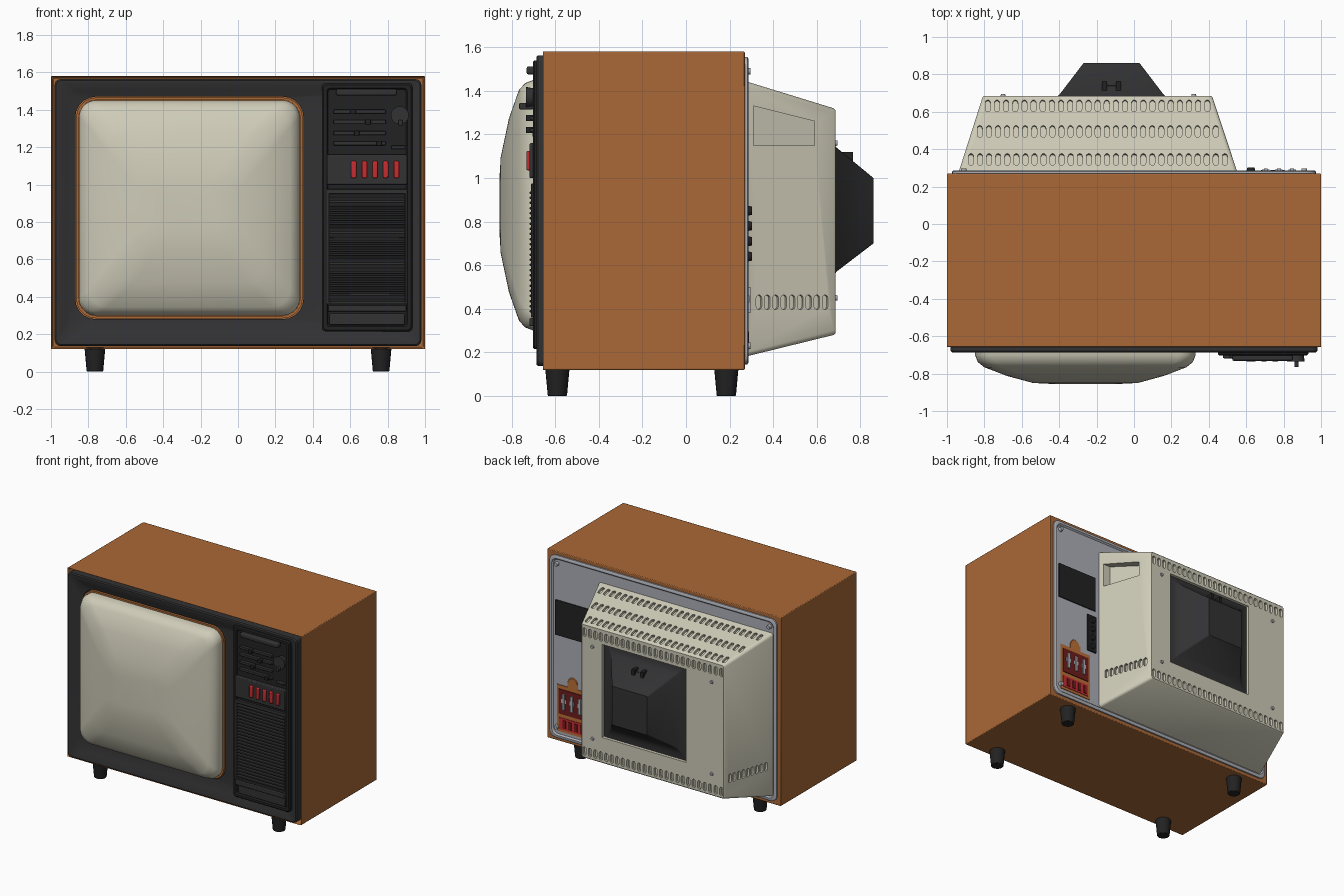
import bpy, bmesh, math
from mathutils import Vector, Matrix

if "Cube" in bpy.data.objects:
    bpy.data.objects.remove(bpy.data.objects["Cube"], do_unlink=True)


def material(name, r, g, b):
    m = bpy.data.materials.new(name)
    m.use_nodes = True
    m.diffuse_color = (r, g, b, 1)
    m.node_tree.nodes["Principled BSDF"].inputs["Base Color"].default_value = (r, g, b, 1)
    return m


WOOD = material("brown wood", .40, .14, .038)
CREAM = material("cream", .62, .60, .48)
DARK = material("charcoal", .032, .032, .034)
BLACK = material("black", .016, .016, .017)
GREY = material("pale grey", .42, .43, .47)
RED = material("red", .58, .025, .03)
MAROON = material("dark red", .16, .012, .012)
ORANGE = material("orange", .50, .16, .04)
made = []


def finish(name, bm, mat, bevel=0):
    bmesh.ops.recalc_face_normals(bm, faces=bm.faces)
    me = bpy.data.meshes.new(name)
    bm.to_mesh(me)
    bm.free()
    me.materials.append(mat)
    ob = bpy.data.objects.new(name, me)
    bpy.context.collection.objects.link(ob)
    if bevel:
        mod = ob.modifiers.new("Bevel", "BEVEL")
        mod.width, mod.segments = bevel, 2
    made.append(ob)
    return ob


def add_box(bm, x0, x1, y0, y1, z0, z1):
    mid = Vector((x0 + x1, y0 + y1, z0 + z1)) / 2
    size = Matrix.Diagonal((x1 - x0, y1 - y0, z1 - z0, 1))
    return bmesh.ops.create_cube(bm, size=1, matrix=Matrix.Translation(mid) @ size)


def boxes(name, mat, items, bevel=0):
    bm = bmesh.new()
    for item in items:
        add_box(bm, *item)
    return finish(name, bm, mat, bevel)


def ring(x0, x1, z0, z1, r, y, n=6):
    # rounded rectangle facing the y axis
    pts = []
    for k, (cx, cz) in enumerate([(x1 - r, z1 - r), (x0 + r, z1 - r), (x0 + r, z0 + r), (x1 - r, z0 + r)]):
        for i in range(n):
            a = math.pi / 2 * (k + i / (n - 1))
            pts.append(Vector((cx + r * math.cos(a), y, cz + r * math.sin(a))))
    return pts


def loft(name, mat, rings, closed=False, bm=None):
    keep = bm is not None
    bm = bm or bmesh.new()
    loops = [[bm.verts.new(p) for p in r] for r in rings]
    pairs = list(zip(loops, loops[1:]))
    if closed:
        pairs.append((loops[-1], loops[0]))
    for a, b in pairs:
        for i in range(len(a)):
            j = (i + 1) % len(a)
            bm.faces.new((a[i], a[j], b[j], b[i]))
    if not closed:
        bm.faces.new(loops[0])
        bm.faces.new(loops[-1])
    return None if keep else finish(name, bm, mat)


def studs(name, mat, places, radius, y0, y1, seg=12):
    # short cylinders along the y axis
    bm = bmesh.new()
    for x, z in places:
        bmesh.ops.create_cone(bm, cap_ends=True, segments=seg, radius1=radius, radius2=radius * .8, depth=y1 - y0,
                              matrix=Matrix.Translation((x, (y0 + y1) / 2, z)) @ Matrix.Rotation(-math.pi / 2, 4, "X"))
    return finish(name, bm, mat)


# Cabinet with a recessed front
bm = bmesh.new()
add_box(bm, -1, 1, -.66, .27, .12, 1.58)
bm.normal_update()
front = [f for f in bm.faces if f.normal.y < -.9]
bmesh.ops.inset_region(bm, faces=front, thickness=.016)
bmesh.ops.translate(bm, verts=front[0].verts, vec=(0, .06, 0))
finish("cabinet", bm, WOOD, .005)

# Feet
bm = bmesh.new()
for x in (-.765, .765):
    for y in (-.59, .185):
        bmesh.ops.create_cone(bm, cap_ends=True, segments=20, radius1=.044, radius2=.056, depth=.13,
                              matrix=Matrix.Translation((x, y, .065)))
finish("feet", bm, BLACK, .004)

# Front bezel, screen trim and picture tube
loft("bezel", DARK, [
    ring(-.98, .98, .137, 1.563, .03, -.61), ring(-.98, .98, .137, 1.563, .03, -.678),
    ring(-.973, .973, .144, 1.556, .03, -.686), ring(-.955, .955, .16, 1.54, .03, -.686),
    ring(-.92, .92, .20, 1.50, .06, -.665), ring(-.87, .35, .28, 1.47, .11, -.655),
    ring(-.87, .35, .28, 1.47, .11, -.61)], closed=True)
loft("screen_trim", WOOD, [
    ring(-.865, .345, .285, 1.465, .105, -.63), ring(-.865, .345, .285, 1.465, .105, -.665),
    ring(-.852, .332, .298, 1.452, .095, -.665), ring(-.852, .332, .298, 1.452, .095, -.63)], closed=True)


def tube_ring(hx, hz, r, y):
    return ring(-.26 - hx, -.26 + hx, .875 - hz, .875 + hz, r, y, 8)


loft("screen", CREAM, [
    tube_ring(.59, .575, .09, -.63), tube_ring(.59, .575, .09, -.70), tube_ring(.575, .56, .09, -.738),
    tube_ring(.54, .53, .10, -.766), tube_ring(.42, .40, .12, -.812), tube_ring(.28, .22, .10, -.850),
    tube_ring(.16, .12, .06, -.856)])

# Control panel
loft("control_panel", BLACK, [
    ring(.448, .932, .215, 1.54, .02, -.64), ring(.448, .932, .215, 1.54, .02, -.695),
    ring(.456, .924, .223, 1.532, .02, -.703), ring(.475, .905, .24, 1.515, .015, -.703),
    ring(.482, .898, .247, 1.508, .015, -.692)])
boxes("button_panel", DARK, [(.475, .905, -.718, -.68, 1.0, 1.16)], .006)
boxes("red_buttons", RED, [(.605 + .057 * i, .633 + .057 * i, -.732, -.70, 1.035, 1.125) for i in range(5)], .006)
boxes("speaker_frame", DARK, [
    (.475, .905, -.71, -.68, .95, .975), (.475, .905, -.71, -.68, .36, .375),
    (.475, .487, -.71, -.68, .37, .96), (.893, .905, -.71, -.68, .37, .96)], .003)
boxes("speaker_ribs", DARK, [(.487, .893, -.717, -.68, .382 + .0237 * i, .394 + .0237 * i) for i in range(24)], .003)
boxes("lower_tray", DARK, [(.48, .90, -.718, -.68, .32, .357), (.49, .89, -.70, -.68, .25, .31)], .005)
boxes("slider_rails", DARK, [(.51, .79, -.715, -.68, z - .01, z + .01) for z in (1.22, 1.275, 1.335, 1.39)], .004)
boxes("slider_knobs", BLACK, [(x, x + .03, -.735, -.70, z - .014, z + .014)
                              for x, z in ((.74, 1.22), (.62, 1.275), (.68, 1.335), (.60, 1.39))], .004)
boxes("top_handle", DARK, [(.525, .85, -.732, -.68, 1.475, 1.512)], .01)
studs("tuning_dial", DARK, [(.865, 1.37)], .048, -.735, -.68, 24)
boxes("tuning_lever", DARK, [(.858, .88, -.765, -.70, 1.315, 1.345), (.82, .895, -.705, -.68, 1.19, 1.21)], .005)

# Back plate with raised rim, and its screws
loft("back_plate", GREY, [
    ring(-.972, .972, .145, 1.555, .05, .25), ring(-.972, .972, .145, 1.555, .05, .281),
    ring(-.965, .965, .152, 1.548, .05, .286), ring(-.95, .95, .167, 1.533, .045, .286),
    ring(-.94, .94, .177, 1.523, .04, .275)])
studs("plate_screws", GREY, [(x, z) for x in (-.91, .91) for z in (.23, 1.49)], .018, .27, .297)

# Rear housing with vents, neck opening and side grip cut out
X0, X1, Z0, Z1, YB = -.94, .555, .18, 1.445, .27
x0, x1, z0, z1, YE = -.81, .42, .28, 1.32, .685
housing = loft("rear_housing", CREAM, [ring(X0, X1, Z0, Z1, .02, YB, 4), ring(x0, x1, z0, z1, .02, YE - .008, 4),
                                       ring(x0 + .008, x1 - .008, z0 + .008, z1 - .008, .016, YE, 4)])
cut = bmesh.new()


def slot(p, width, length, hw=.0135, hl=.033):
    n = width.cross(length)
    outline = []
    for i in range(12):
        a = math.pi * (i if i < 6 else i - 1) / 5
        a = math.pi * (i % 6) / 5 + (math.pi if i > 5 else 0)
        shift = (hl - hw) * (1 if i < 6 else -1)
        outline.append(p + width * hw * math.cos(a) + length * (hw * math.sin(a) + shift))
    loft("slot", CREAM, [[q - n * .022 for q in outline], [q + n * .02 for q in outline]], bm=cut)


def side(t, a, b):
    return a + (b - a) * t


RIGHT, UP = Vector((1, 0, 0)), Vector((0, 0, 1))
down_slope = Vector((0, YE - YB, z1 - Z1)).normalized()
PITCH = .047
for y in (.345, .495, .632):
    t = (y - YB) / (YE - YB)
    a, b = side(t, X0, x0) + .045, side(t, X1, x1) - .045
    count = int((b - a) / PITCH)
    for i in range(count + 1):
        slot(Vector((side(i / count, a, b), y, side(t, Z1, z1))), -RIGHT, down_slope)
for z in (.335, 1.255):
    for i in range(26):
        slot(Vector((side(i / 25, x0 + .03, x1 - .03), YE, z)), -RIGHT, UP)
for i in range(9):
    y = .335 + .038 * i
    t = (y - YB) / (YE - YB)
    for sx, a, b in ((1, X1, x1), (-1, X0, x0)):
        along = Vector((b - a, YE - YB, 0)).normalized()
        slot(Vector((side(t, a, b), y, .43)), along * sx, UP)
add_box(cut, -.48, .24, .58, .8, .48, 1.2)
grip = add_box(cut, .43, .7, .31, .59, 1.15, 1.33)["verts"]
for v in grip:
    # the grip tapers towards the rear
    if v.co.y > .5:
        v.co.z -= .07 if v.co.z > 1.2 else 0
        v.co.x -= .06 if v.co.x < .6 else 0
    elif v.co.x < .6:
        v.co.x += .05
cutter = finish("vent_cutter", cut, CREAM)
cutter.hide_render = True
mod = housing.modifiers.new("Vents", "BOOLEAN")
mod.operation, mod.object, mod.solver = "DIFFERENCE", cutter, "EXACT"
bpy.context.view_layer.objects.active = housing
bpy.ops.object.modifier_apply(modifier="Vents")
made.remove(cutter)
bpy.data.objects.remove(cutter, do_unlink=True)
studs("housing_screws", GREY, [(x, z) for x in (-.70, .32) for z in (.45, 1.16)], .014, .68, .695)

# Tapered cover over the tube neck
loft("neck_cover", DARK, [
    ring(-.478, .238, .482, 1.198, .01, .575, 3), ring(-.478, .238, .482, 1.198, .01, .665, 3),
    ring(-.44, .20, .52, 1.18, .01, .665, 3), ring(-.40, .16, .57, 1.14, .01, .69, 3),
    ring(-.27, .03, .70, 1.0, .01, .86, 3)])
boxes("neck_latch", BLACK, [(-.17, -.145, .68, .765, 1.04, 1.12), (-.095, -.07, .68, .765, 1.04, 1.12),
                            (-.15, -.09, .68, .74, 1.05, 1.10)])

# Rear label, socket strip and connection panel
boxes("rear_label", BLACK, [(.59, .925, .27, .283, .94, 1.21)])
boxes("socket_strip", BLACK, [(.585, .665, .27, .286, .60, .89)])
studs("socket_pins", BLACK, [(.625, .64 + .07 * i) for i in range(4)], .024, .28, .302)
boxes("connection_plate", ORANGE, [(.64, .91, .27, .280, .20, .56), (.73, .82, .27, .280, .56, .60)])
studs("connection_tab", ORANGE, [(.775, .60)], .045, .27, .280, 20)
boxes("connection_panel", MAROON, [(.66, .89, .275, .286, .34, .53)])
boxes("connection_switches", GREY, [b for i in range(3) for b in (
    (.695 + .07 * i, .715 + .07 * i, .28, .296, .38, .50), (.685 + .07 * i, .725 + .07 * i, .28, .291, .43, .46))])
boxes("selector_panel", RED, [(.66, .89, .275, .284, .22, .31)])
boxes("selector_keys", MAROON, [(.68 + .05 * i, .705 + .05 * i, .28, .290, .235, .295) for i in range(4)])

# Smooth shading with sharp edges kept
bpy.ops.object.select_all(action="DESELECT")
for ob in made:
    ob.select_set(True)
bpy.context.view_layer.objects.active = made[0]
bpy.ops.object.shade_smooth_by_angle(angle=math.radians(32))
